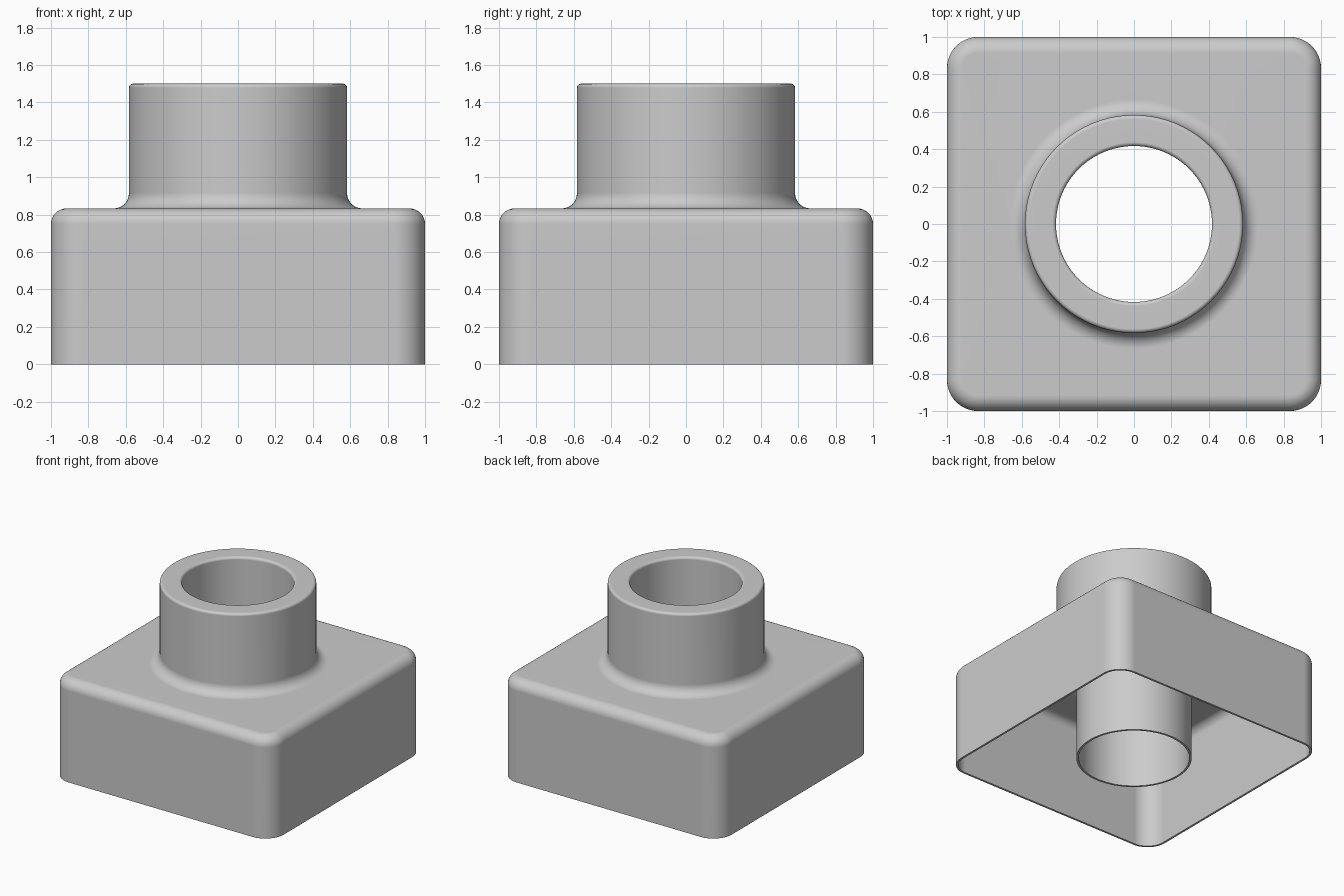
import bpy
import bmesh
from math import cos, sin, pi

cube = bpy.data.objects.get("Cube")
if cube:
    bpy.data.objects.remove(cube, do_unlink=True)

# Main dimensions
HALF, CORNER, BOX_TOP = 1.0, 0.167, 0.833
NECK_R, BORE_R, TOP = 0.583, 0.417, 1.5
FILLET, LIP, WALL = 0.083, 0.021, 0.017
STEPS = 20   # segments per quarter turn


def ring(bm, half, corner, z):
    """Rounded square loop; it is a circle when corner equals half."""
    loop = []
    for quarter in range(4):
        a0 = quarter * pi / 2
        mid = a0 + pi / 4
        cx = (half - corner) * (1 if cos(mid) > 0 else -1)
        cy = (half - corner) * (1 if sin(mid) > 0 else -1)
        for i in range(STEPS + 1):
            a = a0 + i / STEPS * pi / 2
            loop.append(bm.verts.new((cx + corner * cos(a), cy + corner * sin(a), z)))
    return loop


def arc(radius, start, end, steps=8):
    """Offsets (outward, up) along an arc, angles in quarter turns."""
    angles = [(start + (end - start) * i / steps) * pi / 2 for i in range(steps + 1)]
    return [(radius * cos(a), radius * sin(a)) for a in angles]


def box_skin(inset):
    """Box side and its rounded top edge, from the base upward."""
    r = FILLET - inset
    half, corner = HALF - FILLET, CORNER - FILLET
    rings = [(HALF - inset, CORNER - inset, 0)]
    rings += [(half + u, corner + u, BOX_TOP - FILLET + v) for u, v in arc(r, 0, 1)]
    return rings


def neck_skin(inset):
    """Concave fillet at the foot of the neck, then the neck lip."""
    c = NECK_R + FILLET
    radii = [(c + u, BOX_TOP + FILLET + v) for u, v in arc(FILLET + inset, -1, -2)]
    radii += [(NECK_R - LIP + u, TOP - LIP + v) for u, v in arc(LIP - inset, 0, 1, 5)]
    return [(r, r, z) for r, z in radii]


def bore_skin(inset):
    """Rounded mouth of the bore, then the tube down to the base."""
    radii = [(BORE_R + LIP + u, TOP - LIP + v) for u, v in arc(LIP - inset, 1, 2, 5)]
    radii.append((BORE_R + inset, 0))
    return [(r, r, z) for r, z in radii]


# Outer skin down the bore, then the inner skin back to the base rim
outer = box_skin(0) + neck_skin(0) + bore_skin(0)
inner = box_skin(WALL) + neck_skin(WALL) + bore_skin(WALL)
bm = bmesh.new()
loops = [ring(bm, *r) for r in outer + inner[::-1]]
for a, b in zip(loops, loops[1:] + loops[:1]):
    for i in range(len(a)):
        j = (i + 1) % len(a)
        bm.faces.new((a[i], a[j], b[j], b[i]))
bmesh.ops.remove_doubles(bm, verts=bm.verts, dist=0.0002)
bmesh.ops.recalc_face_normals(bm, faces=bm.faces)

mesh = bpy.data.meshes.new("hollow_base_with_neck")
bm.to_mesh(mesh)
bm.free()
body = bpy.data.objects.new("hollow_base_with_neck", mesh)
bpy.context.collection.objects.link(body)

# Plain grey
grey = bpy.data.materials.new("light_grey")
grey.use_nodes = True
colour = (0.6, 0.6, 0.6, 1)
grey.diffuse_color = colour
grey.node_tree.nodes["Principled BSDF"].inputs["Base Color"].default_value = colour
mesh.materials.append(grey)

# Smooth curves, crisp rims, undistorted flats
bpy.ops.object.select_all(action="DESELECT")
body.select_set(True)
bpy.context.view_layer.objects.active = body
bpy.ops.object.shade_smooth_by_angle(angle=pi / 5)
weighted = body.modifiers.new("flat_faces", "WEIGHTED_NORMAL")
weighted.keep_sharp = True
